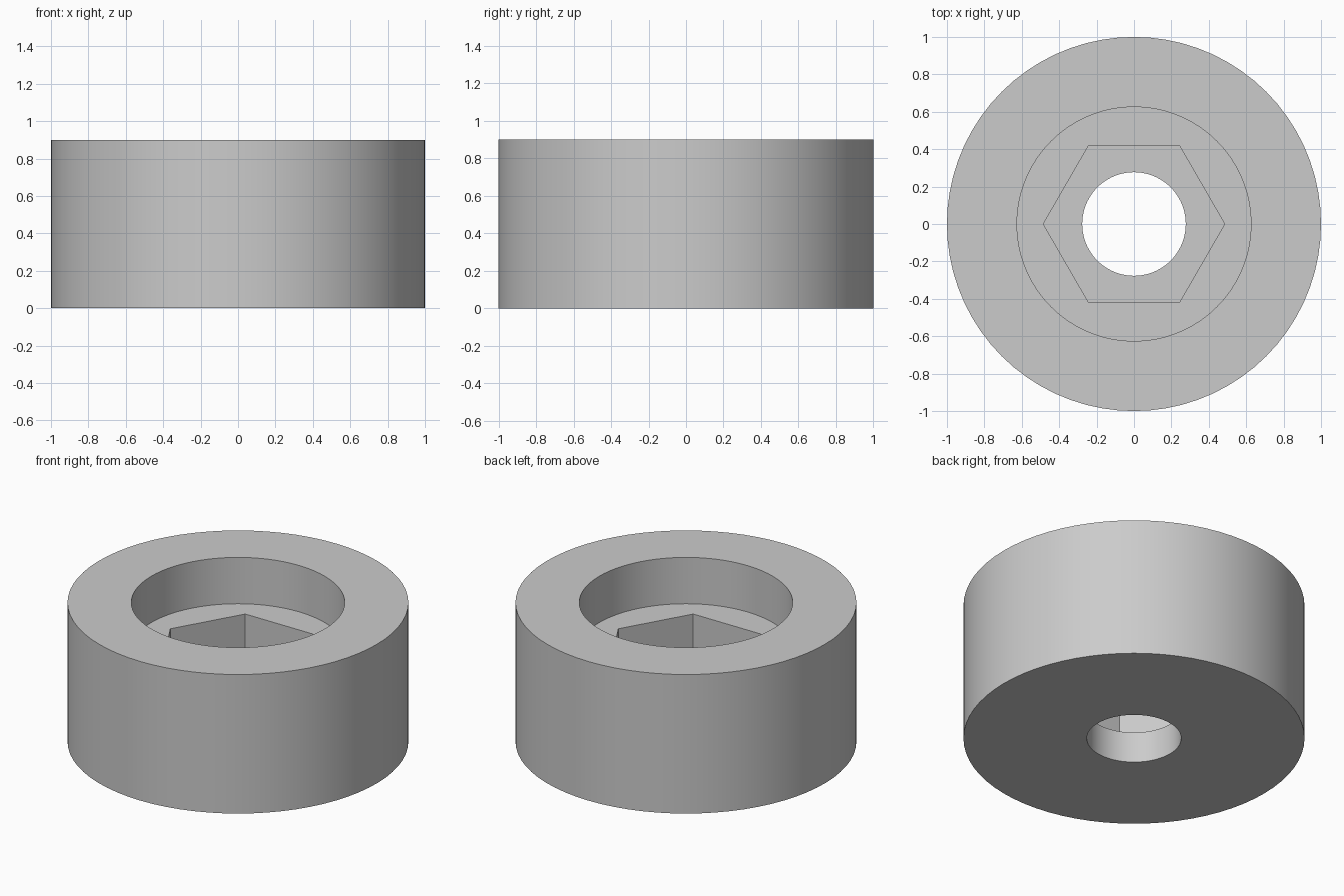
import bpy
import bmesh
from math import cos, sin, pi, radians

cube = bpy.data.objects.get("Cube")
if cube:
    bpy.data.objects.remove(cube, do_unlink=True)

SIDES = 72  # a multiple of six, so the hexagon corners land on vertices

# Plain grey material
grey = bpy.data.materials.new("plain grey")
grey.use_nodes = True
colour = (0.6, 0.6, 0.6, 1.0)
grey.diffuse_color = colour
grey.node_tree.nodes["Principled BSDF"].inputs["Base Color"].default_value = colour


def round_radius(radius):
    return lambda angle: radius


def hex_radius(apothem):
    # Distance to a hexagon with corners on the x axis
    return lambda angle: apothem / cos(angle % (pi / 3) - pi / 6)


def add_ring(bm, radius_at, z):
    ring = []
    for i in range(SIDES):
        a = 2 * pi * i / SIDES
        r = radius_at(a)
        ring.append(bm.verts.new((r * cos(a), r * sin(a), z)))
    return ring


# Section outlines, from the outer wall over the top and down through the bore
outer = round_radius(1.0)
counterbore = round_radius(0.626)
hex_pocket = hex_radius(0.42)
bore = round_radius(0.277)
section = [
    (outer, 0.0), (outer, 0.9),
    (counterbore, 0.9), (counterbore, 0.6),
    (hex_pocket, 0.6), (hex_pocket, 0.2),
    (bore, 0.2), (bore, 0.0),
]

# Collar body: join each ring to the next, closing back on the first
bm = bmesh.new()
rings = [add_ring(bm, radius_at, z) for radius_at, z in section]
for lower, upper in zip(rings, rings[1:] + rings[:1]):
    for i in range(SIDES):
        j = (i + 1) % SIDES
        bm.faces.new((lower[i], lower[j], upper[j], upper[i]))
bmesh.ops.recalc_face_normals(bm, faces=bm.faces)

mesh = bpy.data.meshes.new("collar_body")
bm.to_mesh(mesh)
bm.free()
mesh.materials.append(grey)
collar = bpy.data.objects.new("collar_body", mesh)
bpy.context.collection.objects.link(collar)

# Smooth round walls with crisp rims and hexagon corners
bpy.ops.object.select_all(action='DESELECT')
collar.select_set(True)
bpy.context.view_layer.objects.active = collar
bpy.ops.object.shade_smooth_by_angle(angle=radians(30))
